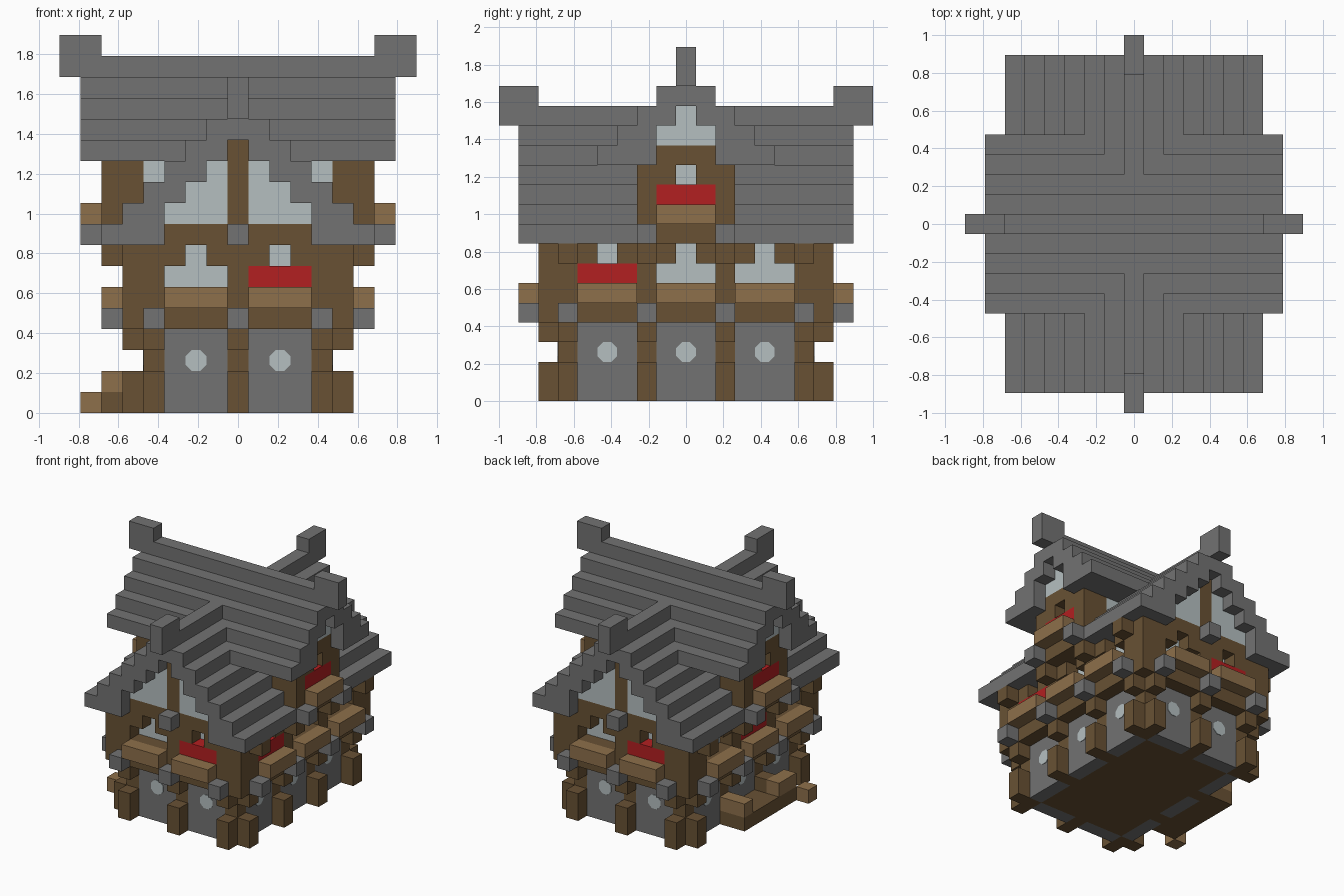
import bpy, bmesh, math
from mathutils import Matrix, Vector

if "Cube" in bpy.data.objects:
    bpy.data.objects.remove(bpy.data.objects["Cube"])

U = 2 / 19  # edge of one block
grid = {}   # block position -> part name


def material(name, r, g, b):
    m = bpy.data.materials.new(name)
    m.use_nodes = True
    m.diffuse_color = (r, g, b, 1)
    m.node_tree.nodes["Principled BSDF"].inputs["Base Color"].default_value = (r, g, b, 1)
    return m


stone = material("grey stone", .17, .17, .17)
timber = material("dark timber", .14, .083, .034)
plank = material("light plank", .27, .16, .07)
glass = material("pale glass", .46, .52, .53)
bloom = material("red bloom", .45, .014, .015)

PARTS = {"ground_wall": stone, "ground_floor": timber, "ground_posts": timber,
         "upper_wall": timber, "attic_wall": timber, "dormer_wall": timber,
         "upper_windows": glass, "gable_windows": glass, "dormer_windows": glass,
         "gable_roof": stone, "main_roof": stone, "corbels": stone, "eave_brackets": timber,
         "flower_boxes": plank, "flowers": bloom, "porch": timber, "porch_rails": plank}


def put(part, xs, ys, zs, mirror=""):
    """Fill an inclusive range of blocks, optionally mirrored in x and y; None clears."""
    for sx in ((1, -1) if "x" in mirror else (1,)):
        for sy in ((1, -1) if "y" in mirror else (1,)):
            for x in range(xs[0], xs[-1] + 1):
                for y in range(ys[0], ys[-1] + 1):
                    for z in range(zs[0], zs[-1] + 1):
                        if part:
                            grid[sx * x, sy * y, z] = part
                        else:
                            grid.pop((sx * x, sy * y, z), None)


# Ground floor with posts, feet and brackets
put("ground_wall", (-4, 4), (-6, 6), (0, 3))
put("ground_floor", (-3, 3), (-5, 5), (0,))
for x in (0, 4):
    put("ground_posts", (x,), (6,), (0, 3), "xy")
    for z in ((0, 1), (3,)):
        put("ground_posts", (x,), (7,), z, "xy")
for y in (2, 6):
    put("ground_posts", (4,), (y,), (0, 3), "xy")
    for z in ((0, 1), (3,)):
        put("ground_posts", (5,), (y,), z, "xy")

# Overhanging upper floor
put("upper_wall", (-5, 5), (-7, 7), (4, 7))

# Attic under the stepped gable roof
for z in range(8, 13):
    w = 12 - z if z > 8 else 3
    put("attic_wall", (-w, w), (-7, 7), (z,))
    if 8 < z < 12:
        put("gable_windows", (1, w), (7,), (z,), "xy")

# Gable roof, running front to back
for m in range(7):
    put("gable_roof", (m,), (-8, 8), (max(13 - m, 8), 14 - m), "x")
put("gable_roof", (4,), (-8, 8), (8,), "x")
put("gable_roof", (0,), (-9, 9), (14,))
put("gable_roof", (0,), (8, 9), (14, 15), "y")

# Side dormers
put("dormer_wall", (-6, 6), (-2, 2), (8, 11))
put("dormer_wall", (-6, 6), (-1, 1), (12, 13))
put("dormer_wall", (-6, 6), (0,), (14,))
put("dormer_windows", (6,), (-1, 1), (13,), "x")
put("dormer_windows", (6,), (0,), (14,), "x")
put("dormer_windows", (4,), (2,), (11,), "xy")

# Main roof, running side to side
for n in range(5):
    put("main_roof", (-7, 7), (n,), (max(15 - n, 12), 16 - n), "y")
put("main_roof", (-7, 7), (2,), (12,), "y")
put("main_roof", (-8, 8), (0,), (16,))
put("main_roof", (7, 8), (0,), (16, 17), "x")

# Corbels and eave brackets
for x in (0, 4):
    put("corbels", (x,), (8,), (4,), "xy")
put("corbels", (0,), (8,), (8,), "y")
for y in (2, 6):
    put("corbels", (6,), (y,), (4,), "xy")
    put("eave_brackets", (6,), (y,), (7,), "xy")
put("corbels", (7,), (2,), (8,), "xy")


def bay(centre, wall, z, along_x, side, flowers):
    """Recessed window over a flower box."""
    def piece(part, half, depth, level):
        run, deep = (centre - half, centre + half), (side * depth,)
        put(part, *((run, deep) if along_x else (deep, run)), (level,))
    piece("flower_boxes", 1, wall + 1, z)
    for half, level in ((1, z + 1), (0, z + 2)):
        piece("upper_windows", half, wall - 1, level)
        piece(None, half, wall, level)
    if flowers:
        piece("flowers", 1, wall, z + 1)


for side in (-1, 1):
    for c in (-2, 2):
        bay(c, 7, 5, True, side, c * side < 0)
    for c in (-4, 0, 4):
        bay(c, 5, 5, False, side, c == (-4 if side > 0 else 0))
    bay(0, 6, 9, False, side, True)

# Side porch with rails and a loose step
put("porch", (-6, -5), (-3, 2), (0,))
put("porch_rails", (-6, -5), (2,), (1,))
put("porch_rails", (-6,), (-3, -2), (1,))
put("porch_rails", (-7,), (-4,), (0,))


def add_object(name, bm, mat):
    mesh = bpy.data.meshes.new(name)
    bm.to_mesh(mesh)
    bm.free()
    mesh.materials.append(mat)
    obj = bpy.data.objects.new(name, mesh)
    bpy.context.collection.objects.link(obj)


# Turn each part's exposed block sides into a clean mesh
AXES = [Vector(v) for v in ((1, 0, 0), (0, 1, 0), (0, 0, 1))]
for part, mat in PARTS.items():
    bm = bmesh.new()
    for cell in [c for c, p in grid.items() if p == part]:
        mid = Vector(cell) + AXES[2] / 2
        for i in range(3):
            for s in (1, -1):
                n = AXES[i] * s
                if tuple(int(a + b) for a, b in zip(cell, n)) in grid:
                    continue
                a = AXES[(i + 1) % 3] / 2
                b = AXES[(i + 2) % 3] / 2 * s
                corners = (-a - b, a - b, a + b, b - a)
                bm.faces.new([bm.verts.new((mid + n / 2 + k) * U) for k in corners])
    bmesh.ops.remove_doubles(bm, verts=bm.verts[:], dist=U / 100)
    bmesh.ops.dissolve_limit(bm, angle_limit=math.radians(1),
                             verts=bm.verts[:], edges=bm.edges[:])
    add_object(part, bm, mat)

# Small eight-sided panes set on the ground floor walls
bm = bmesh.new()
spots = [((x, s * 6.5), "X") for x in (-2, 2) for s in (-1, 1)]
spots += [((s * 4.5, y), "Y") for y in (-4, 0, 4) for s in (-1, 1)]
radius = U / 2 / math.cos(math.pi / 8)
for (x, y), axis in spots:
    place = (Matrix.Translation(Vector((x, y, 2.5)) * U)
             @ Matrix.Rotation(math.pi / 2, 4, axis)
             @ Matrix.Rotation(math.pi / 8, 4, "Z"))
    bmesh.ops.create_cone(bm, cap_ends=True, segments=8, radius1=radius,
                          radius2=radius, depth=.008, matrix=place)
add_object("ground_windows", bm, glass)
